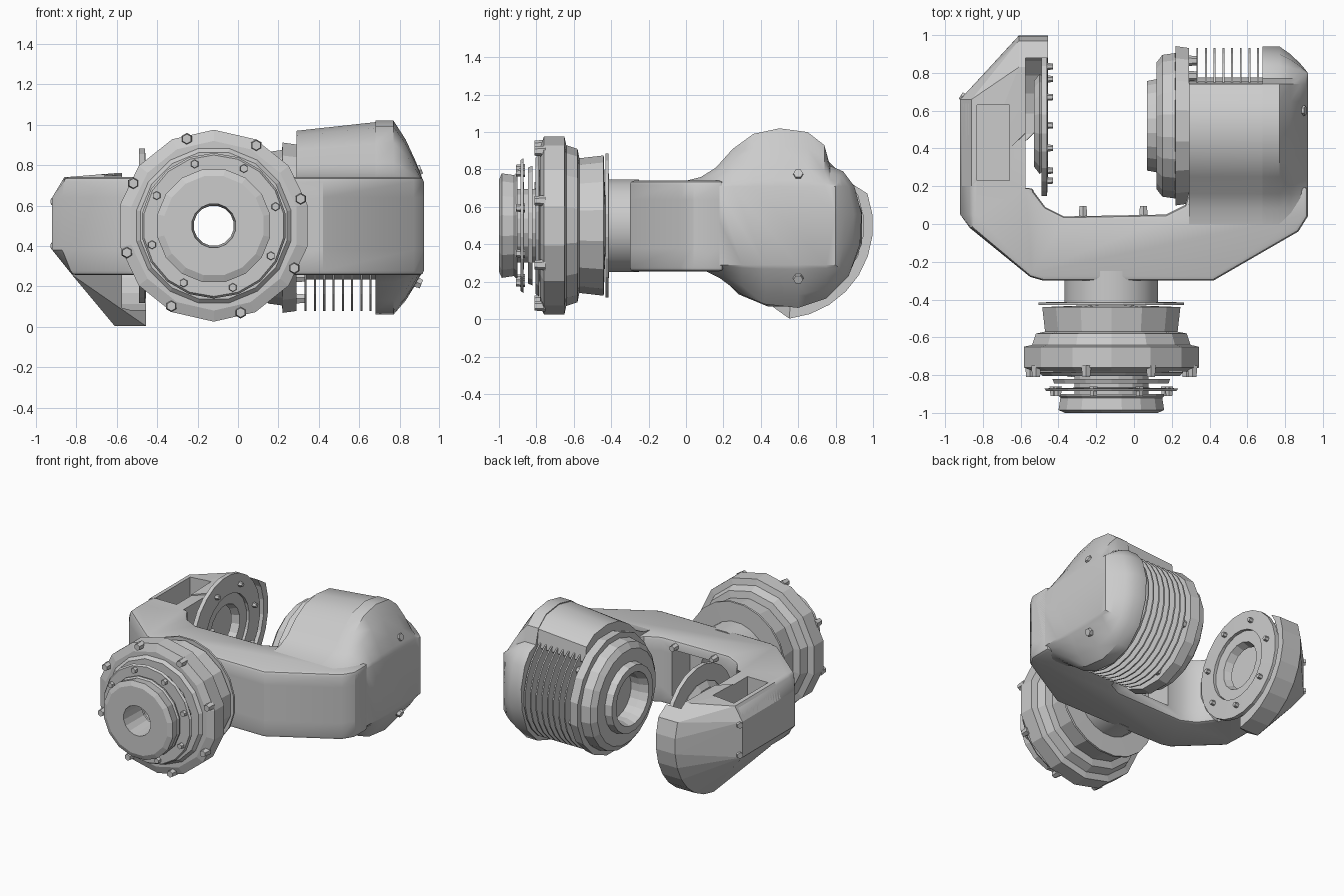
import bpy, bmesh
from math import sin, cos, pi, radians
from mathutils import Vector

if "Cube" in bpy.data.objects:
    bpy.data.objects.remove(bpy.data.objects["Cube"])


def finish(name, bm, smooth=None, bevel=0):
    bmesh.ops.remove_doubles(bm, verts=bm.verts, dist=0.0005)
    bmesh.ops.recalc_face_normals(bm, faces=bm.faces)
    me = bpy.data.meshes.new(name)
    bm.to_mesh(me)
    bm.free()
    ob = bpy.data.objects.new(name, me)
    bpy.context.collection.objects.link(ob)
    bpy.ops.object.select_all(action='DESELECT')
    ob.select_set(True)
    bpy.context.view_layer.objects.active = ob
    if bevel:
        m = ob.modifiers.new("bevel", 'BEVEL')
        m.width, m.segments, m.limit_method = bevel, 2, 'ANGLE'
        m.angle_limit = radians(50)
        bpy.ops.object.modifier_apply(modifier=m.name)
    if smooth:
        bpy.ops.object.shade_smooth_by_angle(angle=radians(smooth))
    return ob


def loft(name, rings, closed=False, **kw):
    """Skin matching rings; closed joins the last ring to the first."""
    bm = bmesh.new()
    vs = [[bm.verts.new(p) for p in r] for r in rings]
    n = len(vs[0])
    for k in range(len(vs) if closed else len(vs) - 1):
        a, b = vs[k], vs[(k + 1) % len(vs)]
        for i in range(n):
            j = (i + 1) % n
            bm.faces.new((a[i], a[j], b[j], b[i]))
    if not closed:
        bm.faces.new(vs[0])
        bm.faces.new(vs[-1])
    return finish(name, bm, **kw)


def lathe(name, profile, axis, c, n=20, closed=True, **kw):
    """profile = (position along axis, radius); c = the two other centre coords."""
    rings = []
    for a, r in profile:
        ring = []
        for i in range(n):
            t = 2 * pi * (i + 0.5) / n
            u, v = c[0] + r * cos(t), c[1] + r * sin(t)
            ring.append((a, u, v) if axis == 'X' else (u, a, v))
        rings.append(ring)
    return loft(name, rings, closed, **kw)


def rod(name, a0, a1, r, axis, c, n=20):
    return lathe(name, [(a0, r), (a1, r)], axis, c, n, False)


def box(name, lo, hi):
    bm = bmesh.new()
    bmesh.ops.create_cube(bm, size=1)
    for v in bm.verts:
        v.co = [(lo[i] + hi[i]) / 2 + v.co[i] * (hi[i] - lo[i]) for i in range(3)]
    return finish(name, bm)


def cut(ob, cutter):
    m = ob.modifiers.new("cut", 'BOOLEAN')
    m.operation, m.solver, m.object = 'DIFFERENCE', 'EXACT', cutter
    bpy.context.view_layer.objects.active = ob
    bpy.ops.object.modifier_apply(modifier=m.name)


def bolt(name, loc, d, r=0.028, h=0.06):
    d = Vector(d).normalized()
    bm = bmesh.new()
    bmesh.ops.create_cone(bm, cap_ends=True, segments=6, radius1=r, radius2=r * 0.8, depth=h)
    q = Vector((0, 0, 1)).rotation_difference(d)
    for v in bm.verts:
        v.co = q @ v.co + Vector(loc)
    return finish(name, bm)


AX = (-0.12, 0.5)      # wrist axis (x, z)
JT = (0.53, 0.5)       # joint axis (y, z)

# Wrist flange stack along y
lathe("tool_flange", [(-1, .11), (-1, .25), (-.985, .285), (-.92, .275), (-.91, .285),
                      (-.9, .285), (-.9, .2), (-.8, .2), (-.8, .1)], 'Y', AX, 16)
lathe("flange_plate_front", [(-.885, .11), (-.885, .35), (-.87, .36), (-.865, .11)], 'Y', AX, 18)
lathe("flange_plate_middle", [(-.845, .11), (-.845, .31), (-.82, .32), (-.82, .11)], 'Y', AX, 14)
lathe("flange_plate_rear", [(-.805, .11), (-.805, .37), (-.785, .39), (-.775, .11)], 'Y', AX, 16)
lathe("wrist_collar", [(-.78, .12), (-.78, .42), (-.76, .475), (-.65, .475), (-.64, .43),
                       (-.58, .41), (-.57, .36), (-.44, .375), (-.43, .12)], 'Y', AX, 14)
lathe("seal_ring", [(-.43, .12), (-.43, .39), (-.415, .39), (-.41, .12)], 'Y', AX, 20)
lathe("neck", [(-.42, .11), (-.42, .25), (-.25, .25), (-.25, .11)], 'Y', AX, 20, smooth=30)
for i in range(8):
    t = 2 * pi * i / 8 + 0.3
    c, s = cos(t), sin(t)
    bolt("collar_bolt", (AX[0] + .45 * c, -.78, AX[1] + .45 * s), (0, -1, 0), .03, .06)
    bolt("flange_bolt", (AX[0] + .32 * c, -.885, AX[1] + .32 * s), (0, -1, 0), .024, .05)

# Fork body lofted from its plan outline, left outer edge chamfered
plan = [(-.92, .05), (-.87, -.02), (-.55, -.28), (-.48, -.3), (.42, -.3), (.87, -.04),
        (.92, .04), (.92, .2), (.3, .2), (.27, .1), (.17, .05), (-.37, .04), (-.47, .09),
        (-.53, .17), (-.55, .24), (-.56, .66), (-.92, .66)]
fork = loft("fork_body", [[(max(x, lim), y, z) for x, y in plan] for z, lim in
                          ((.255, -.82), (.38, -.92), (.64, -.92), (.74, -.86))],
            bevel=.022, smooth=30)

# Left arm end: hull tapering from the flat outside to a rounded rim
bm = bmesh.new()
for y in (.2, .66):
    for x, z in ((-.92, .38), (-.92, .64), (-.86, .74), (-.82, .255)):
        bm.verts.new((x, y, z))
for x in (-.61, -.455):
    for k in range(9):
        t = radians(-84 + 13 * k)
        bm.verts.new((x, .5 + .5 * cos(t), .5 + .5 * sin(t)))
    bm.verts.new((x, .83, .76))
    bm.verts.new((x, .6, .755))
bmesh.ops.convex_hull(bm, input=bm.verts)
bmesh.ops.delete(bm, geom=[v for v in bm.verts if not v.link_faces], context='VERTS')
shell = finish("left_arm_shell", bm)

# Openings in the fork and the arm
slot = box("slot_cutter", (-.83, .23, .34), (-.66, .63, .9))
socket = rod("socket_cutter", -.575, -.3, .42, 'X', JT, 24)
pocket = box("pocket_cutter", (-.26, -.16, .33), (.08, .3, .67))
bore = rod("bore_cutter", -.5, .3, .11, 'Y', AX, 16)
for target, cutters in ((fork, (slot, socket, pocket, bore)), (shell, (slot, socket))):
    for c in cutters:
        cut(target, c)
for c in (slot, socket, pocket, bore):
    bpy.data.objects.remove(c)

# Bearing discs in the left arm
lathe("joint_disc", [(-.49, .25), (-.49, .385), (-.46, .385), (-.455, .25)], 'X', JT, 24)
lathe("joint_inner_ring", [(-.53, .15), (-.53, .23), (-.5, .27), (-.475, .25), (-.475, .17)],
      'X', JT, 16)
for i in range(7):
    t = 2 * pi * i / 7 + .2
    bolt("joint_bolt", (-.45, JT[0] + .31 * cos(t), JT[1] + .31 * sin(t)), (1, 0, 0), .02, .04)

# Motor on the right: core, cooling fins and mounting face
MC = (.52, .49)
lathe("motor_core", [(.2, 0), (.2, .26), (.72, .26), (.72, 0)], 'X', MC, 20, False, smooth=30)
for i in range(8):
    x = .33 + .046 * i
    lathe("cooling_fin", [(x, .24), (x, .415), (x + .01, .415), (x + .01, .24)], 'X', MC, 24)
lathe("motor_flange", [(.29, .2), (.29, .42), (.22, .43), (.21, .2)], 'X', MC, 16)
lathe("motor_face", [(.22, .17), (.22, .39), (.15, .38), (.12, .34), (.12, .25), (.07, .24),
                     (.07, .19), (.13, .17)], 'X', MC, 20)
for i in range(6):
    t = 2 * pi * i / 6 + .75
    bolt("motor_bolt", (.3, MC[0] + .36 * cos(t), MC[1] + .36 * sin(t)), (1, 0, 0), .03, .06)

# Rounded end cap of the motor housing, side profile in (y, z)
side = [(.0, .26), (.0, .74), (.08, .76), (.16, .81), (.25, .91), (.36, .99), (.5, 1.02),
        (.65, 1.0), (.74, .93), (.77, .82), (.84, .79), (.9, .71), (.94, .56), (.93, .4),
        (.87, .23), (.75, .11), (.6, .06), (.42, .08), (.3, .13), (.18, .22), (.1, .26)]


def blend(x, t):
    """Pull the side profile toward the flat rectangular outer face."""
    out = []
    for y, z in side:
        y2, z2 = min(max(y, .06), .8), min(max(z, .29), .71)
        out.append((x, y + (y2 - y) * t, z + (z2 - z) * t))
    return out


loft("motor_end_cap", [blend(x, t) for x, t in
                       ((.68, 0), (.77, 0), (.83, .3), (.88, .65), (.91, .9), (.92, 1))], smooth=35)

# Cover over the upper front of the fins
top = side[:9] + [(.755, .8), (.55, .62), (.3, .4), (.18, .26)]
loft("motor_cover", [[(x, y, z - d * max(0, z - .74) / .28) for y, z in top]
                     for x, d in ((.29, .05), (.7, .005))], smooth=35)

# Bolts on the fork and housings
for x in (-.27, .05):
    bolt("fork_bolt", (x, .06, .7), (0, 1, 0), .027, .07)
for z in (.22, .77):
    bolt("cap_bolt", (.885, .6, z), (1, 0, .4 if z > .5 else -.4), .032, .05)
for z in (.4, .62):
    bolt("arm_bolt", (-.9, .67, z), (-1, .6, 0), .028, .04)
